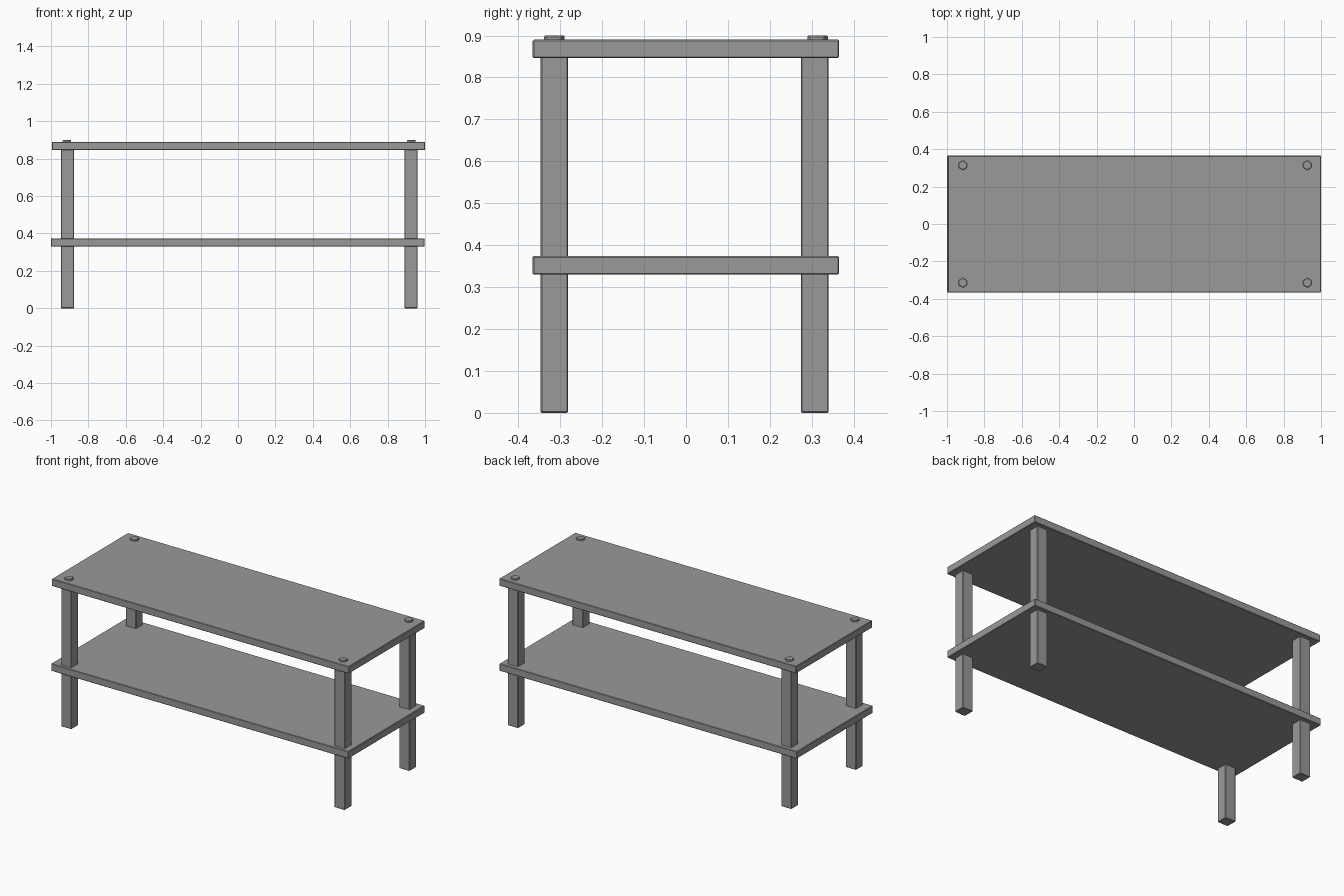
import bpy, bmesh
from mathutils import Matrix

if "Cube" in bpy.data.objects:
    bpy.data.objects.remove(bpy.data.objects["Cube"])

# Dark grey finish shared by every part
dark_grey = bpy.data.materials.new("dark_grey")
dark_grey.diffuse_color = (0.32, 0.32, 0.32, 1)
dark_grey.use_nodes = True
dark_grey.node_tree.nodes["Principled BSDF"].inputs["Base Color"].default_value = dark_grey.diffuse_color


def finish(name, bm, bevel):
    bmesh.ops.bevel(bm, geom=bm.edges[:], offset=bevel, segments=1,
                    profile=0.5, affect='EDGES')
    mesh = bpy.data.meshes.new(name)
    bm.to_mesh(mesh)
    bm.free()
    mesh.materials.append(dark_grey)
    obj = bpy.data.objects.new(name, mesh)
    bpy.context.collection.objects.link(obj)
    return obj


def box(name, x, y, z, bevel=0.003):
    # Bevelled box from (min, max) ranges on each axis
    bm = bmesh.new()
    centre = [(a + b) / 2 for a, b in (x, y, z)]
    size = [b - a for a, b in (x, y, z)]
    bmesh.ops.create_cube(bm, size=1, matrix=Matrix.LocRotScale(centre, None, size))
    return finish(name, bm, bevel)


def bolt(name, x, y):
    # Low hexagonal cap with corners pointing along y
    bm = bmesh.new()
    bmesh.ops.create_cone(bm, cap_ends=True, segments=6, radius1=0.026,
                          radius2=0.026, depth=0.022,
                          matrix=Matrix.Translation((x, y, 0.889)))
    return finish(name, bm, 0.003)


# Table top and lower shelf
box("table_top", (-0.995, 1.0), (-0.366, 0.365), (0.846, 0.890))
box("lower_shelf", (-1.0, 0.998), (-0.366, 0.365), (0.330, 0.374))

# Legs run through the shelf up to the top, each with a bolt cap above
for side, leg_x, bolt_x in (("left", -0.911, -0.915), ("right", 0.925, 0.927)):
    for end, leg_y, bolt_y in (("front", -0.314, -0.314), ("back", 0.307, 0.314)):
        box(f"{end}_{side}_leg", (leg_x - 0.035, leg_x + 0.035),
            (leg_y - 0.033, leg_y + 0.033), (0.0, 0.852))
        bolt(f"{end}_{side}_bolt", bolt_x, bolt_y)
